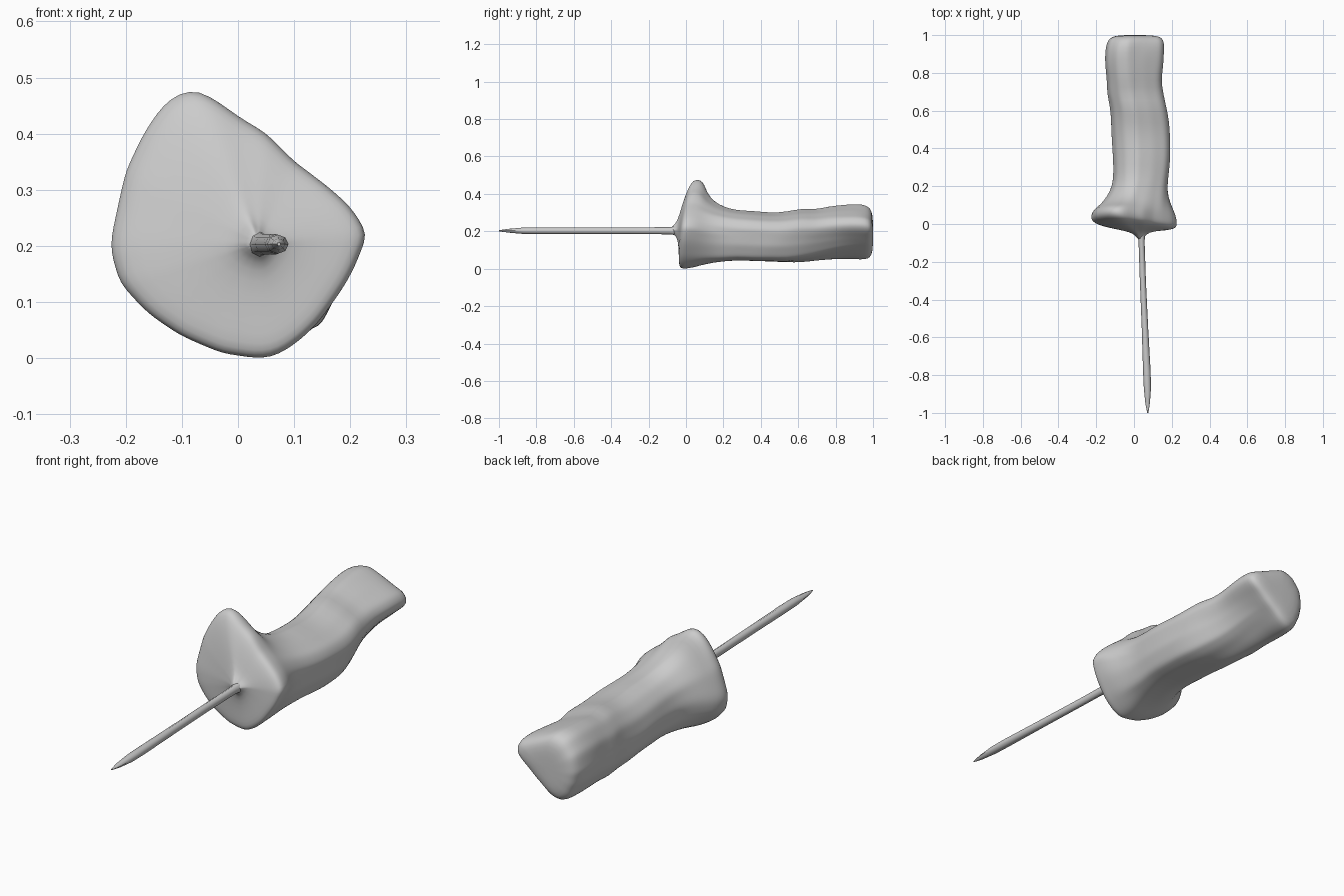
import bpy, bmesh, math
from math import sin, cos, pi
from mathutils import Vector

cube = bpy.data.objects.get("Cube")
if cube:
    bpy.data.objects.remove(cube, do_unlink=True)

grey = bpy.data.materials.new("plain grey")
grey.use_nodes = True
tone = (0.6, 0.6, 0.6, 1)
grey.diffuse_color = tone
grey.node_tree.nodes["Principled BSDF"].inputs["Base Color"].default_value = tone
SIDES = 48


def cross(a, b):
    return a.x * b.y - a.y * b.x


def resample(points, cx, cz):
    """Cut a polygon outline at even angles around a centre."""
    centre = Vector((cx, cz))
    pts = [Vector(p) - centre for p in points]
    result = []
    for i in range(SIDES):
        a = 2 * pi * i / SIDES + .001
        ray = Vector((cos(a), sin(a)))
        for p, q in zip(pts, pts[1:] + pts[:1]):
            if cross(p, ray) * cross(ray, q) >= 0 and ray.dot(p + q) > 0:
                hit = ray * (cross(p, q - p) / cross(ray, q - p)) + centre
                result.append((hit.x, hit.y))
                break
    return result


def loft(name, rings, levels, angle):
    """Skin a series of equal rings and close both ends."""
    bm = bmesh.new()
    loops = [[bm.verts.new(p) for p in ring] for ring in rings]
    for a, b in zip(loops, loops[1:]):
        n = len(a)
        for i in range(n):
            bm.faces.new((a[i], a[(i + 1) % n], b[(i + 1) % n], b[i]))
    bm.faces.new(loops[0])
    bm.faces.new(loops[-1])
    bmesh.ops.recalc_face_normals(bm, faces=bm.faces)
    mesh = bpy.data.meshes.new(name)
    bm.to_mesh(mesh)
    bm.free()
    ob = bpy.data.objects.new(name, mesh)
    bpy.context.collection.objects.link(ob)
    mesh.materials.append(grey)
    if levels:
        sub = ob.modifiers.new("smooth", 'SUBSURF')
        sub.levels = sub.render_levels = levels
    bpy.ops.object.select_all(action='DESELECT')
    ob.select_set(True)
    bpy.context.view_layer.objects.active = ob
    bpy.ops.object.shade_smooth_by_angle(angle=math.radians(angle))


def mix(a, b, t):
    return a + (b - a) * t


def tilt(x, y, z, w):
    """Lean the guard back towards its top and its right."""
    return y + (.13 * (z - .2) - .08 * x) * w


# Irregular guard outline, lopsided grip section and rounded-triangle end section
guard = resample([(-.075, .48), (-.12, .467), (-.165, .405), (-.2, .33), (-.228, .2),
                  (-.21, .135), (-.16, .08), (-.1, .04), (-.03, .01), (.05, -.002),
                  (.095, .02), (.14, .06), (.19, .13), (.208, .165), (.23, .22),
                  (.205, .265), (.16, .305), (.1, .35), (.05, .4), (0, .43),
                  (-.04, .46)], 0, .22)
grip = resample([(1, .3), (.86, .6), (.4, .84), (-.15, 1), (-.55, .87), (-.85, .55),
                 (-1, .05), (-.95, -.45), (-.75, -.8), (-.35, -1), (.35, -1),
                 (.7, -.88), (.9, -.4)], 0, 0)
butt = resample([(1, .3), (.86, .5), (.33, .75), (-.25, 1), (-.62, .93), (-.93, .5),
                 (-1, 0), (-.93, -.4), (-.74, -.82), (-.48, -1), (-.18, -.9),
                 (.93, .08)], 0, 0)

# Front of the guard: a shallow cone rising to the needle
bx, bz = .038, .205
rings = []
for f, y in [(.07, -.08), (.12, -.06), (.22, -.044), (.45, -.033), (.7, -.023),
             (.9, -.013), (.985, -.002), (1.01, .015), (1, .035)]:
    ring = []
    for gx, gz in guard:
        x, z = mix(bx, gx, f), mix(bz, gz, f)
        ring.append((x, tilt(x, y, z, f), z))
    rings.append(ring)

# Guard flowing back into the handle: y, guard share, butt share, x range, z range
body = [(.063, .87, 0, -.12, .18, .04, .33), (.095, .56, 0, -.12, .18, .04, .33),
        (.14, .25, 0, -.12, .175, .04, .33), (.2, .05, 0, -.11, .175, .04, .325),
        (.27, 0, 0, -.11, .187, .045, .313), (.36, 0, 0, -.112, .195, .04, .31),
        (.45, 0, 0, -.118, .195, .04, .3), (.54, 0, .1, -.122, .19, .032, .307),
        (.62, 0, .25, -.125, .175, .032, .327), (.69, 0, .4, -.145, .158, .04, .32),
        (.76, 0, .6, -.143, .148, .045, .337), (.84, 0, .8, -.155, .158, .05, .345),
        (.91, 0, .95, -.155, .163, .045, .35), (.96, 0, 1, -.145, .162, .045, .343),
        (.985, 0, 1, -.13, .152, .055, .325), (.997, 0, 1, -.1, .12, .085, .295),
        (1, 0, 1, -.05, .06, .14, .24)]
for y, w, e, x0, x1, z0, z1 in body:
    ring = []
    for i in range(SIDES):
        a = 2 * pi * i / SIDES
        lump = 1 + .015 * sin(3 * a + 17 * y) * sin(23 * y + 2 * a) * (1 - w)
        sx, sz = (mix(g, b, e) * lump for g, b in zip(grip[i], butt[i]))
        x = mix(mix(x0, x1, (sx + 1) / 2), guard[i][0], w)
        z = mix(mix(z0, z1, (sz + 1) / 2), guard[i][1], w)
        ring.append((x, tilt(x, y, z, w), z))
    rings.append(ring)
loft("handle_and_guard", rings, 1, 60)

# Thin needle, slightly skewed and flaring a little before its point
needle = []
for y, cx, rx, rz in [(-.05, .038, .022, .024), (-.09, .04, .016, .019),
                      (-.3, .047, .016, .018), (-.55, .058, .017, .018),
                      (-.78, .068, .02, .018), (-.87, .071, .019, .017),
                      (-.95, .072, .012, .01), (-1, .073, .003, .003)]:
    needle.append([(cx + rx * cos(k * pi / 4), y, .203 + rz * sin(k * pi / 4))
                   for k in range(8)])
loft("needle", needle, 0, 50)
